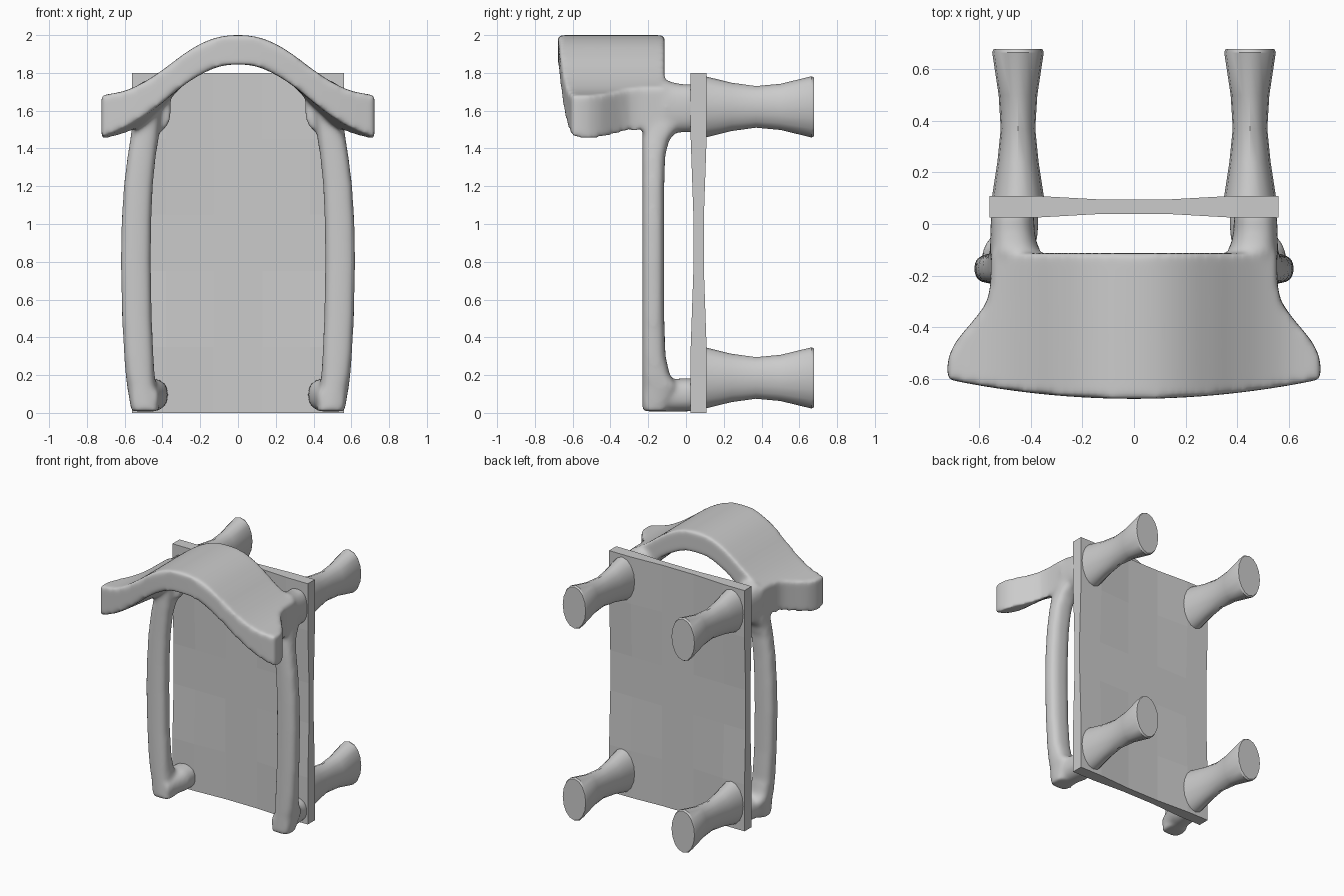
import bpy, bmesh, math
from mathutils import Vector

if "Cube" in bpy.data.objects:
    bpy.data.objects.remove(bpy.data.objects["Cube"])


def interp(pts, x):
    """Smooth interpolation through (x, value) points."""
    x = min(max(x, pts[0][0]), pts[-1][0])
    n = len(pts)
    i = next(k for k in range(n - 1) if x <= pts[k + 1][0])

    def slope(k):
        a, b = pts[max(k - 1, 0)], pts[min(k + 1, n - 1)]
        return 0 if k == 0 else (b[1] - a[1]) / (b[0] - a[0])
    (x0, y0), (x1, y1) = pts[i], pts[i + 1]
    h = x1 - x0
    t = (x - x0) / h
    return (y0 * (2*t**3 - 3*t*t + 1) + y1 * (3*t*t - 2*t**3)
            + h * slope(i) * (t**3 - 2*t*t + t) + h * slope(i + 1) * (t**3 - t*t))


def loft(bm, rings):
    """Bridge closed loops of points and cap both ends."""
    loops = [[bm.verts.new(p) for p in r] for r in rings]
    n = len(loops[0])
    for a, b in zip(loops, loops[1:]):
        for i in range(n):
            j = (i + 1) % n
            bm.faces.new((a[i], a[j], b[j], b[i]))
    bm.faces.new(loops[0])
    bm.faces.new(loops[-1])


def oval(c, u, v, n=24, e=2.0):
    """Superellipse section spanned by half-axes u and v."""
    pts = []
    for i in range(n):
        a = 2 * math.pi * i / n
        ca, sa = math.cos(a), math.sin(a)
        pts.append(Vector(c)
                   + Vector(u) * math.copysign(abs(ca) ** (2 / e), ca)
                   + Vector(v) * math.copysign(abs(sa) ** (2 / e), sa))
    return pts


def finish(bm, name):
    bmesh.ops.recalc_face_normals(bm, faces=bm.faces)
    me = bpy.data.meshes.new(name)
    bm.to_mesh(me)
    bm.free()
    ob = bpy.data.objects.new(name, me)
    bpy.context.collection.objects.link(ob)
    return ob


def y_tube(bm, side, rows, n=24, e=2.0):
    """Rows of (y, centre x, centre z, half width, half height)."""
    loft(bm, [oval((side * cx, y, cz), (rx, 0, 0), (0, 0, rz), n, e)
              for y, cx, cz, rx, rz in rows])


# seat board, thinner towards its middle
bm = bmesh.new()
xs = [-0.56, -0.38, -0.13, 0.13, 0.38, 0.56]
zs = [0.0, 0.35, 0.75, 1.05, 1.45, 1.8]
bmesh.ops.create_grid(bm, x_segments=5, y_segments=5, size=1)
for v in bm.verts:
    i, j = round((v.co.x + 1) * 2.5), round((v.co.y + 1) * 2.5)
    thin = [0, 0, 1, 1, 0, 0]
    v.co = (xs[i], 0.067 - 0.042 + 0.014 * max(thin[i], thin[j]), zs[j])
front = bm.faces[:]
ext = bmesh.ops.extrude_face_region(bm, geom=front, use_keep_orig=True)
for v in ext["geom"]:
    if isinstance(v, bmesh.types.BMVert):
        v.co.y = 0.134 - v.co.y
finish(bm, "seat")

# four waisted legs
for name, cz in (("back_leg", 1.62), ("front_leg", 0.185)):
    for side, tag in ((1, "right"), (-1, "left")):
        bm = bmesh.new()
        y_tube(bm, side, [(y, 0.45, cz, rx, rz) for y, rx, rz in (
            (0.09, .103, .165), (0.24, .08, .128), (0.37, .067, .11),
            (0.50, .075, .122), (0.665, .1, .162), (0.678, .095, .155))], n=16)
        leg = finish(bm, f"{name}_{tag}")
        bpy.context.view_layer.objects.active = leg
        leg.select_set(True)
        bpy.ops.object.shade_smooth_by_angle(angle=math.radians(35))
        leg.select_set(False)

# arm and back frame: arched crest, side rails and mounting stubs, fused together
TOP = [(0, 2.0), (.1, 1.99), (.2, 1.953), (.3, 1.89), (.4, 1.815),
       (.5, 1.75), (.6, 1.705), (.73, 1.68)]
BOTTOM = [(0, 1.845), (.1, 1.833), (.2, 1.79), (.3, 1.725), (.4, 1.645),
          (.5, 1.57), (.6, 1.51), (.73, 1.455)]
WIDTH = [(0, .722), (.15, .722), (.3, .69), (.45, .63), (.6, .575), (.75, .558), (1, .555)]
bm = bmesh.new()
rings = []
for k in range(-30, 31):
    s = k / 30
    y0 = -0.678 + 0.075 * s * s
    upper, lower = [], []
    for m in range(17):
        t = m / 16
        x = s * interp(WIDTH, t)
        a = abs(x)
        y = y0 + (-0.113 - y0) * t
        drop = 0.06 * t * min(max((a - 0.3) / 0.2, 0), 1)
        upper.append((x, y, interp(TOP, a)))
        lower.append((x, y, interp(BOTTOM, a) - drop))
    rings.append(upper + lower[::-1])
loft(bm, rings)
for f in [f for f in bm.faces if len(f.verts) > 4]:
    bmesh.ops.triangulate(bm, faces=[f])

for side in (1, -1):
    # side rail: z, centre x, half width, back face y
    rail = [(.008, .49, .075, -.10), (.14, .51, .077, -.04), (.2, .518, .077, -.085),
            (.3, .525, .078, -.108), (.5, .535, .079, -.115), (.8, .541, .08, -.115),
            (1.0, .538, .079, -.115), (1.2, .528, .077, -.115), (1.36, .51, .075, -.11),
            (1.44, .497, .075, -.09), (1.52, .485, .075, -.03), (1.62, .475, .07, -.03)]
    loft(bm, [oval((side * cx, (yb - .232) / 2, z), (rx, 0, 0),
                   (0, (yb + .232) / 2, 0), e=2.7) for z, cx, rx, yb in rail])
    # lower and upper stubs reaching the board
    y_tube(bm, side, [(.05, .46, .096, .092, .088), (-.05, .465, .094, .092, .088),
                      (-.14, .485, .086, .082, .08), (-.22, .495, .075, .07, .065)], e=2.3)
    y_tube(bm, side, [(.05, .47, 1.613, .085, .128), (-.02, .472, 1.613, .085, .128),
                      (-.07, .468, 1.615, .09, .135), (-.11, .46, 1.62, .1, .145),
                      (-.16, .45, 1.62, .1, .13)], e=2.5)
frame = finish(bm, "arm_and_back_frame")
fuse = frame.modifiers.new("fuse", 'REMESH')
fuse.mode = 'VOXEL'
fuse.voxel_size = 0.013
fuse.use_smooth_shade = True
soft = frame.modifiers.new("soften", 'SMOOTH')
soft.factor = 0.5
soft.iterations = 12
